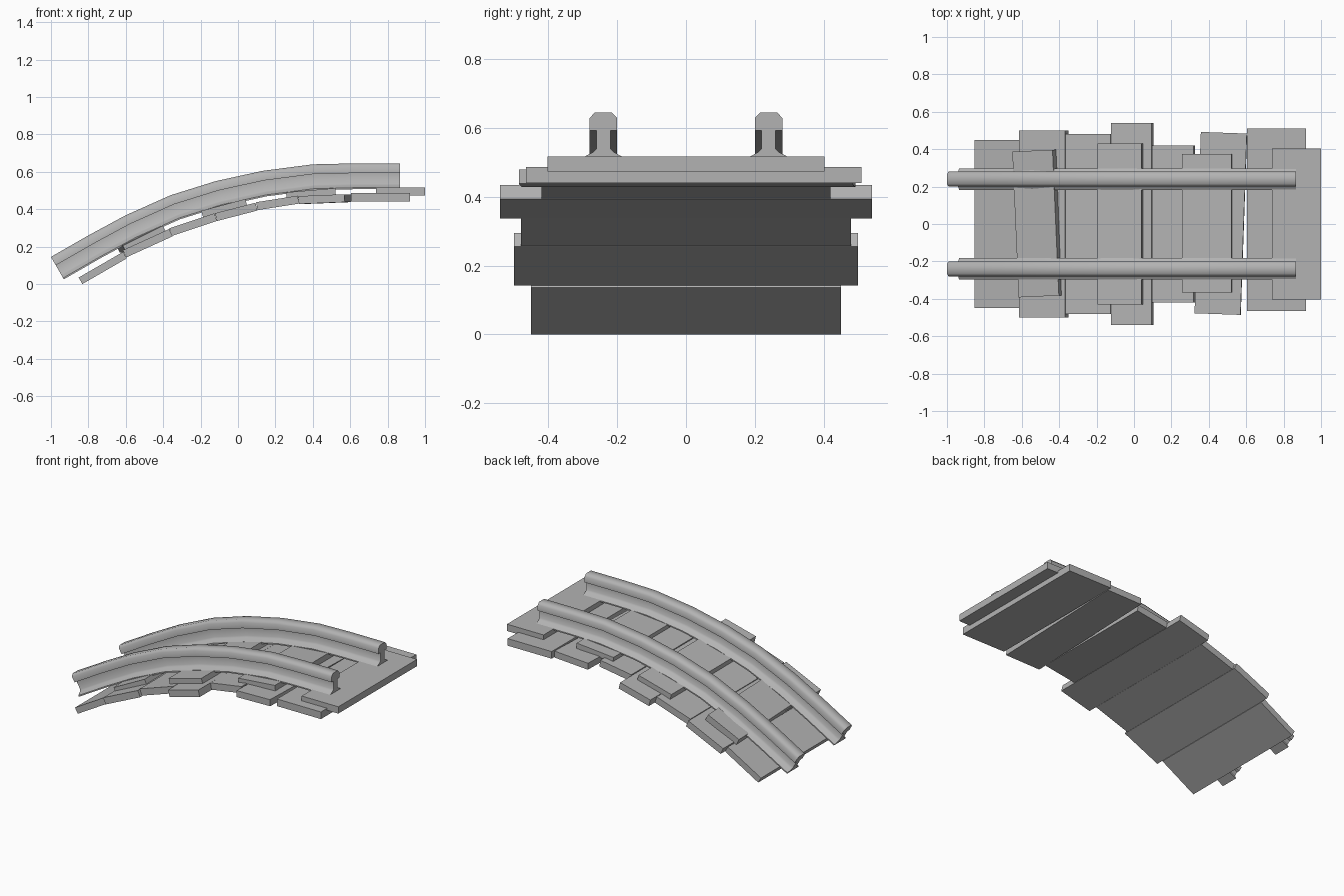
import bpy, bmesh, math
from mathutils import Vector, Matrix

cube = bpy.data.objects.get("Cube")
if cube:
    bpy.data.objects.remove(cube, do_unlink=True)

grey = bpy.data.materials.new("plain_grey")
grey.use_nodes = True
colour = (0.45, 0.45, 0.45, 1)
grey.diffuse_color = colour
grey.node_tree.nodes["Principled BSDF"].inputs["Base Color"].default_value = colour


def add_object(name, bm):
    bmesh.ops.recalc_face_normals(bm, faces=bm.faces)
    mesh = bpy.data.meshes.new(name)
    bm.to_mesh(mesh)
    bm.free()
    mesh.materials.append(grey)
    obj = bpy.data.objects.new(name, mesh)
    bpy.context.collection.objects.link(obj)
    return obj


def plank(name, start, end, width, thick=0.043, y=0.0, yaw=0.0):
    """Board whose underside runs from start to end in the xz plane."""
    a, b = Vector((start[0], y, start[1])), Vector((end[0], y, end[1]))
    pitch = math.atan2(b.z - a.z, b.x - a.x)
    turn = Matrix.Rotation(math.radians(yaw), 4, 'Z') @ Matrix.Rotation(-pitch, 4, 'Y')
    place = Matrix.Translation((a + b) / 2) @ turn @ Matrix.Translation((0, 0, thick / 2))
    bm = bmesh.new()
    bmesh.ops.create_cube(bm, size=1, matrix=place @ Matrix.Diagonal(((b - a).length, width, thick, 1)))
    return add_object(name, bm)


# Lower sleepers, overlapping end to end along the bend
plank("lower_sleeper_1", (-0.832, 0.0), (-0.595, 0.137), 0.90, 0.04)
plank("lower_sleeper_2", (-0.598, 0.142), (-0.35, 0.255), 1.00)
plank("lower_sleeper_3", (-0.353, 0.257), (-0.113, 0.337), 0.96)
plank("lower_sleeper_4", (-0.112, 0.337), (0.104, 0.393), 1.08)
plank("lower_sleeper_5", (0.104, 0.395), (0.326, 0.43), 0.84)
plank("lower_sleeper_6", (0.342, 0.428), (0.588, 0.438), 0.97, 0.042, 0.003, -2)
plank("lower_sleeper_7", (0.605, 0.44), (0.92, 0.44), 0.975, 0.046, 0.022)

# Upper boards laid over them
plank("upper_board_1", (-0.615, 0.168), (-0.40, 0.275), 0.78, 0.042, 0.003, 2.5)
plank("upper_board_2", (-0.185, 0.35), (0.05, 0.413), 0.86)
plank("upper_board_3", (0.26, 0.455), (0.523, 0.478), 0.74, 0.035, 0.005)
plank("upper_board_4", (0.738, 0.473), (1.0, 0.473), 0.805, 0.044)

# Rail: half section measured down from the crown, swept along the crown line
half = [(0.025, 0), (0.04, -0.016), (0.04, -0.052), (0.02, -0.052),
        (0.02, -0.105), (0.03, -0.115), (0.058, -0.13), (0.058, -0.138)]
section = half + [(-u, v) for u, v in reversed(half)]
crown = [Vector(p) for p in [(-1.0, 0.145), (-0.8, 0.26), (-0.6, 0.368), (-0.36, 0.475), (-0.12, 0.55),
                             (0.13, 0.605), (0.4, 0.64), (0.62, 0.645), (0.866, 0.645)]]


def rail(name, y):
    bm = bmesh.new()
    rings = []
    for i, p in enumerate(crown):
        before = crown[max(i - 1, 0)]
        after = crown[min(i + 1, len(crown) - 1)]
        t = (after - before).normalized()
        rings.append([bm.verts.new((p.x - t.y * v, y + u, p.y + t.x * v)) for u, v in section])
    n = len(section)
    for r, s in zip(rings, rings[1:]):
        for k in range(n):
            bm.faces.new((r[k], r[(k + 1) % n], s[(k + 1) % n], s[k]))
    bm.faces.new(rings[0])
    bm.faces.new(rings[-1])
    obj = add_object(name, bm)
    bpy.ops.object.select_all(action='DESELECT')
    obj.select_set(True)
    bpy.context.view_layer.objects.active = obj
    bpy.ops.object.shade_smooth_by_angle(angle=math.radians(60))


rail("left_rail", 0.24)
rail("right_rail", -0.24)
